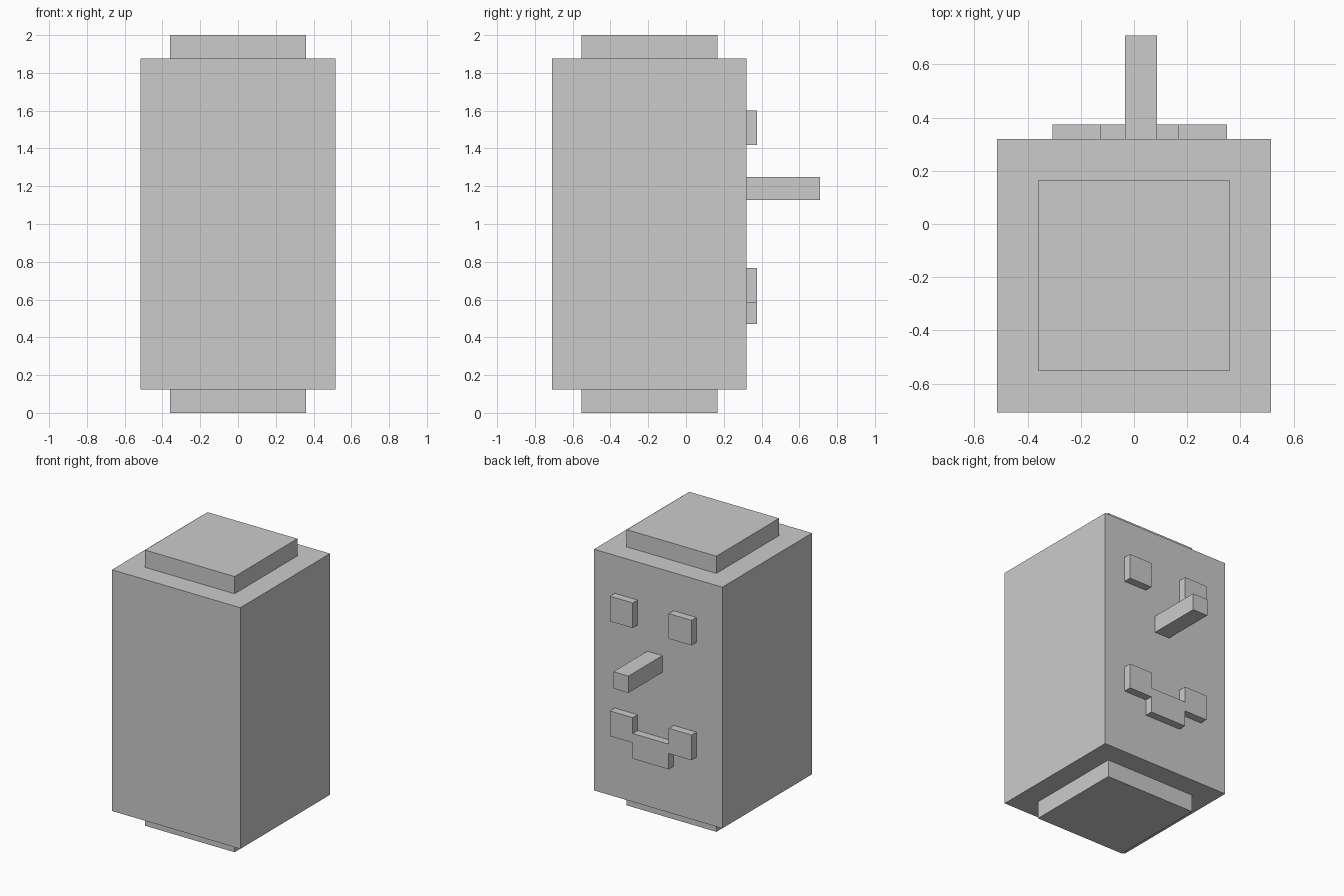
import bpy, bmesh

if "Cube" in bpy.data.objects:
    bpy.data.objects.remove(bpy.data.objects["Cube"])


def prism(name, outline, y0, y1):
    """Extrude an (x, z) outline from y0 to y1."""
    bm = bmesh.new()
    face = bm.faces.new([bm.verts.new((x, y0, z)) for x, z in outline])
    ext = bmesh.ops.extrude_face_region(bm, geom=[face])
    verts = [g for g in ext["geom"] if isinstance(g, bmesh.types.BMVert)]
    bmesh.ops.translate(bm, verts=verts, vec=(0, y1 - y0, 0))
    bmesh.ops.recalc_face_normals(bm, faces=bm.faces)
    mesh = bpy.data.meshes.new(name)
    bm.to_mesh(mesh)
    bm.free()
    obj = bpy.data.objects.new(name, mesh)
    bpy.context.collection.objects.link(obj)
    return obj


def box(name, x0, x1, y0, y1, z0, z1):
    return prism(name, [(x0, z0), (x1, z0), (x1, z1), (x0, z1)], y0, y1)


BACK = 0.319   # plane carrying the face features
RELIEF = 0.375

# Main block with a smaller slab above and below
box("body", -0.515, 0.515, -0.709, BACK, 0.125, 1.875)
box("bottom_slab", -0.36, 0.36, -0.553, 0.166, 0, 0.125)
box("top_slab", -0.36, 0.36, -0.553, 0.166, 1.875, 2)

# Eyes
box("eye_right", -0.307, -0.124, BACK, RELIEF, 1.418, 1.60)
box("eye_left", 0.165, 0.349, BACK, RELIEF, 1.418, 1.60)

# Long nose
box("nose", -0.034, 0.087, BACK, 0.709, 1.128, 1.25)

# Stepped smile
smile = [(-0.307, 0.585), (-0.124, 0.585), (-0.124, 0.47), (0.165, 0.47),
         (0.165, 0.585), (0.349, 0.585), (0.349, 0.768), (0.165, 0.768),
         (0.165, 0.653), (-0.124, 0.653), (-0.124, 0.768), (-0.307, 0.768)]
prism("mouth", smile, BACK, RELIEF)
